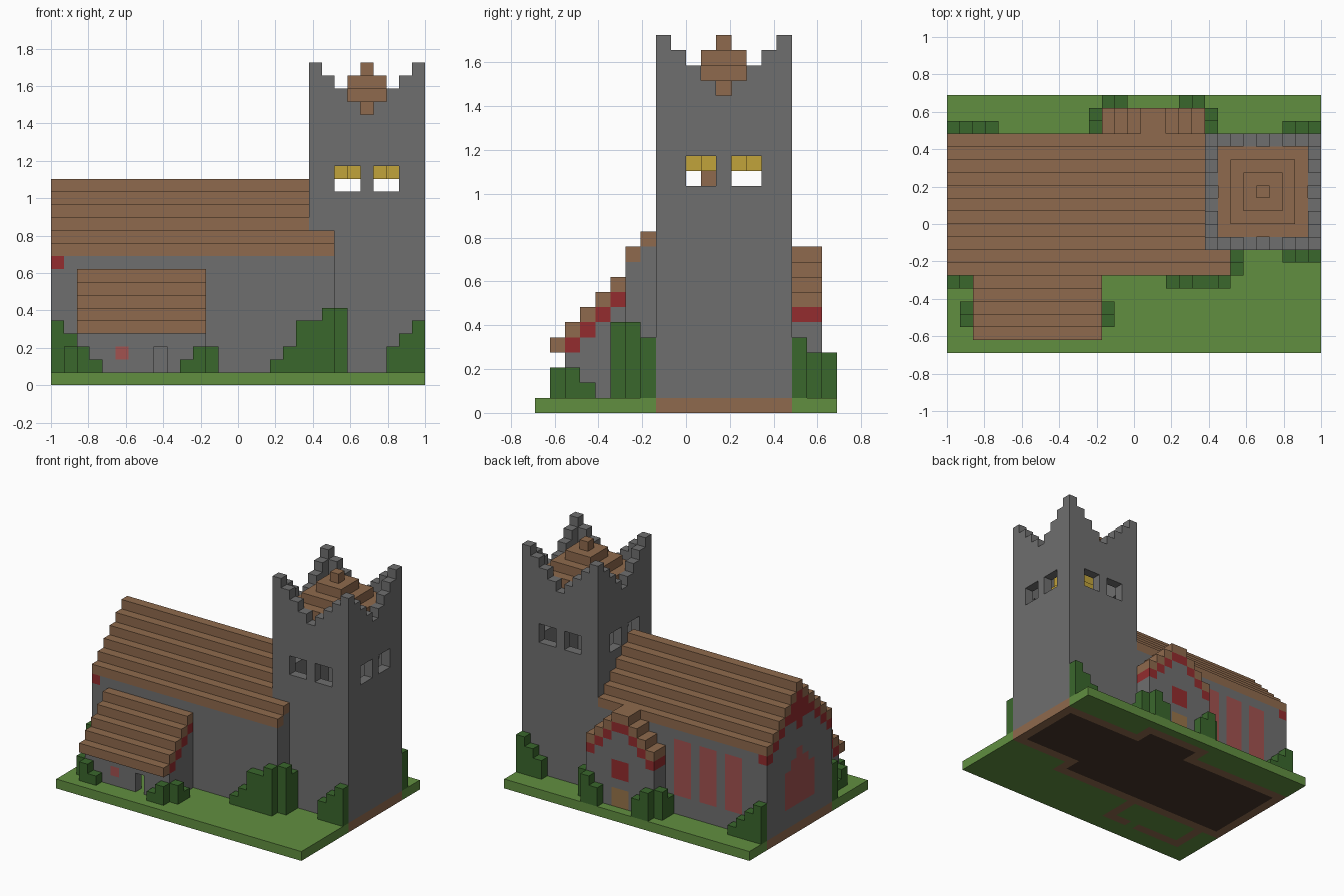
import bpy, bmesh
from mathutils import Vector

if "Cube" in bpy.data.objects:
    bpy.data.objects.remove(bpy.data.objects["Cube"], do_unlink=True)

NX, NY = 29, 20
UNIT = 2 / NX

# Colours
PALETTE = {
    "stone": "6F6F6F", "timber": "8F6A4D", "grass": "618F40", "leaf": "3A672C",
    "red_trim": "932C2E", "red_glass": "A25250", "gold": "C1A33B",
    "door_wood": "977449", "earth_floor": "49342A",
}


def linear(code):
    vals = [int(code[n:n + 2], 16) / 255 for n in (0, 2, 4)]
    return [v / 12.92 if v < 0.04 else ((v + 0.055) / 1.055) ** 2.4 for v in vals] + [1]


MATS = {}
for mat_name, code in PALETTE.items():
    m = bpy.data.materials.new(mat_name)
    m.use_nodes = True
    m.diffuse_color = linear(code)
    m.node_tree.nodes["Principled BSDF"].inputs["Base Color"].default_value = linear(code)
    MATS[mat_name] = m

# Block grid: cell -> (part, colour)
grid = {}


def box(part, colour, xs, ys, zs):
    """Fill a half-open range of cells; colour None carves."""
    for i in range(*xs):
        for j in range(*ys):
            for k in range(*zs):
                if colour:
                    grid[i, j, k] = (part, colour)
                else:
                    grid.pop((i, j, k), None)


def cell(part, colour, i, j, k):
    grid[i, j, k] = (part, colour)


def ring(part, colour, xs, ys, zs):
    """Four walls, one block thick."""
    box(part, colour, xs, (ys[0], ys[0] + 1), zs)
    box(part, colour, xs, (ys[1] - 1, ys[1]), zs)
    box(part, colour, (xs[0], xs[0] + 1), ys, zs)
    box(part, colour, (xs[1] - 1, xs[1]), ys, zs)


# Ground slab with timber footings and earth floors
box("ground", "grass", (0, NX), (0, NY), (0, 1))
ring("ground", "timber", (2, 12), (2, 7), (0, 1))
box("ground", "grass", (8, 9), (2, 3), (0, 1))
box("ground", "timber", (12, 20), (17, 19), (0, 1))
box("ground", "timber", (0, 22), (6, 17), (0, 1))
box("ground", "timber", (20, 29), (8, 17), (0, 1))
box("ground", "earth_floor", (1, 21), (7, 16), (0, 1))
box("ground", "earth_floor", (21, 28), (9, 16), (0, 1))
box("ground", "earth_floor", (13, 19), (16, 18), (0, 1))

# Nave walls, stepped roof and west gable
box("nave_walls", "stone", (0, 22), (6, 7), (1, 10))
box("nave_walls", "stone", (0, 20), (16, 17), (1, 10))
for j in range(6, 17):
    top = 15 - abs(j - 11)
    end = 22 if j < 8 else 20
    box("nave_walls", "stone", (0, 1), (j, j + 1), (1, top))
    cell("nave_walls", "red_trim", 0, j, top - 1)
    if j < 8:
        box("nave_walls", "stone", (21, 22), (j, j + 1), (1, top))
    box("nave_roof", "timber", (0, end), (j, j + 1), (top, top + 1))

# Nave windows: three tall north lights, pointed west light, cross light
for i in (3, 6, 9):
    box("north_windows", "red_glass", (i, i + 2), (16, 17), (3, 9))
for j in range(9, 14):
    box("west_window", "red_glass", (0, 1), (j, j + 1), (3, 9 - abs(j - 11)))
box("cross_window", "red_trim", (0, 1), (10, 13), (12, 13))
box("cross_window", "red_trim", (0, 1), (11, 12), (11, 14))

# Tower with stepped parapet and paired belfry openings
for d in range(9):
    top = 21 + abs(d - 4)
    for j in (8, 16):
        box("tower", "stone", (20 + d, 21 + d), (j, j + 1), (1, top))
    for i in (20, 28):
        box("tower", "stone", (i, i + 1), (8 + d, 9 + d), (1, top))
for d in (2, 5):
    box("tower", None, (20 + d, 22 + d), (8, 9), (15, 17))
    box("tower", None, (20 + d, 22 + d), (16, 17), (15, 17))
    box("tower", None, (20, 21), (8 + d, 10 + d), (15, 17))
    box("tower", None, (28, 29), (8 + d, 10 + d), (15, 17))

# Tower pyramid roof
for r in range(4):
    box("tower_roof", "timber", (24 - r, 25 + r), (12 - r, 13 + r), (24 - r, 25 - r))

# Bell hanging in the tower
box("bell", "gold", (22, 27), (11, 14), (16, 17))
box("bell", "gold", (23, 26), (10, 15), (16, 17))
box("bell", "gold", (23, 26), (11, 14), (17, 20))

# South porch: lean-to roof, end walls with red trim, front wall
for j in range(1, 6):
    box("south_porch_roof", "timber", (2, 12), (j, j + 1), (j + 3, j + 4))
    if j > 1:
        for i in (2, 11):
            box("south_porch", "stone", (i, i + 1), (j, j + 1), (1, j + 2))
            cell("south_porch", "red_trim", i, j, j + 2)
box("south_porch", "stone", (3, 11), (2, 3), (1, 5))
box("south_porch", None, (8, 9), (2, 3), (1, 3))
cell("south_porch_window", "red_glass", 5, 2, 2)

# North porch: gabled, with door and window
for i in range(12, 20):
    top = 7 + min(i - 12, 19 - i)
    front = 17 if i in (12, 19) else 18
    box("north_porch", "stone", (i, i + 1), (front, 19), (1, top))
    box("north_porch", "red_trim", (i, i + 1), (front, 19), (top - 1, top))
    box("north_porch_roof", "timber", (i, i + 1), (17, 19), (top, top + 1))
box("north_porch_window", "red_trim", (15, 17), (18, 19), (4, 6))
box("north_door", "door_wood", (15, 17), (18, 19), (1, 3))


# Bushes: start cell, direction of the row, top heights
def hedge(i, j, di, dj, tops):
    for n, top in enumerate(tops):
        a, b = i + n * di, j + n * dj
        box("bushes", "leaf", (a, a + 1), (b, b + 1), (1, top))


hedge(0, 5, 1, 0, (5, 4))
for i, step in ((2, 1), (11, -1)):
    hedge(i, 1, step, 0, (3, 2))
    hedge(i - step, 2, 0, 1, (3, 2))
hedge(17, 5, 1, 0, (2, 3, 5, 5, 6))
hedge(22, 6, 0, 1, (6, 5))
hedge(28, 7, -1, 0, (5, 4, 3))
hedge(28, 17, -1, 0, (5, 4, 3))
hedge(0, 17, 1, 0, (5, 4, 3, 2))
for i, step in ((12, 1), (19, -1)):
    hedge(i, 19, step, 0, (4, 3))
    hedge(i - step, 18, 0, -1, (4, 3))


# Turn each part into a mesh of its exposed faces
def build(part):
    cells = {c: v[1] for c, v in grid.items() if v[0] == part}
    colours = sorted(set(cells.values()))
    bm = bmesh.new()
    verts = {}

    def vert(p):
        key = tuple(p)
        if key not in verts:
            verts[key] = bm.verts.new(((p[0] - NX / 2) * UNIT, (p[1] - NY / 2) * UNIT, p[2] * UNIT))
        return verts[key]

    for c, colour in cells.items():
        for axis in range(3):
            u, v = [0, 0, 0], [0, 0, 0]
            u[(axis + 1) % 3] = v[(axis + 2) % 3] = 1
            for side in (0, 1):
                near = list(c)
                near[axis] += 2 * side - 1
                if tuple(near) in grid:
                    continue
                o = list(c)
                o[axis] += side
                quad = [[o[n] + a * u[n] + b * v[n] for n in range(3)]
                        for a, b in ((0, 0), (1, 0), (1, 1), (0, 1))]
                if not side:
                    quad.reverse()
                face = bm.faces.new([vert(p) for p in quad])
                face.material_index = colours.index(colour)
    bmesh.ops.dissolve_limit(bm, angle_limit=0.01, verts=bm.verts[:], edges=bm.edges[:],
                             delimit={'MATERIAL'})
    mesh = bpy.data.meshes.new(part)
    bm.to_mesh(mesh)
    bm.free()
    for colour in colours:
        mesh.materials.append(MATS[colour])
    bpy.context.collection.objects.link(bpy.data.objects.new(part, mesh))


for part_name in sorted({v[0] for v in grid.values()}):
    build(part_name)
